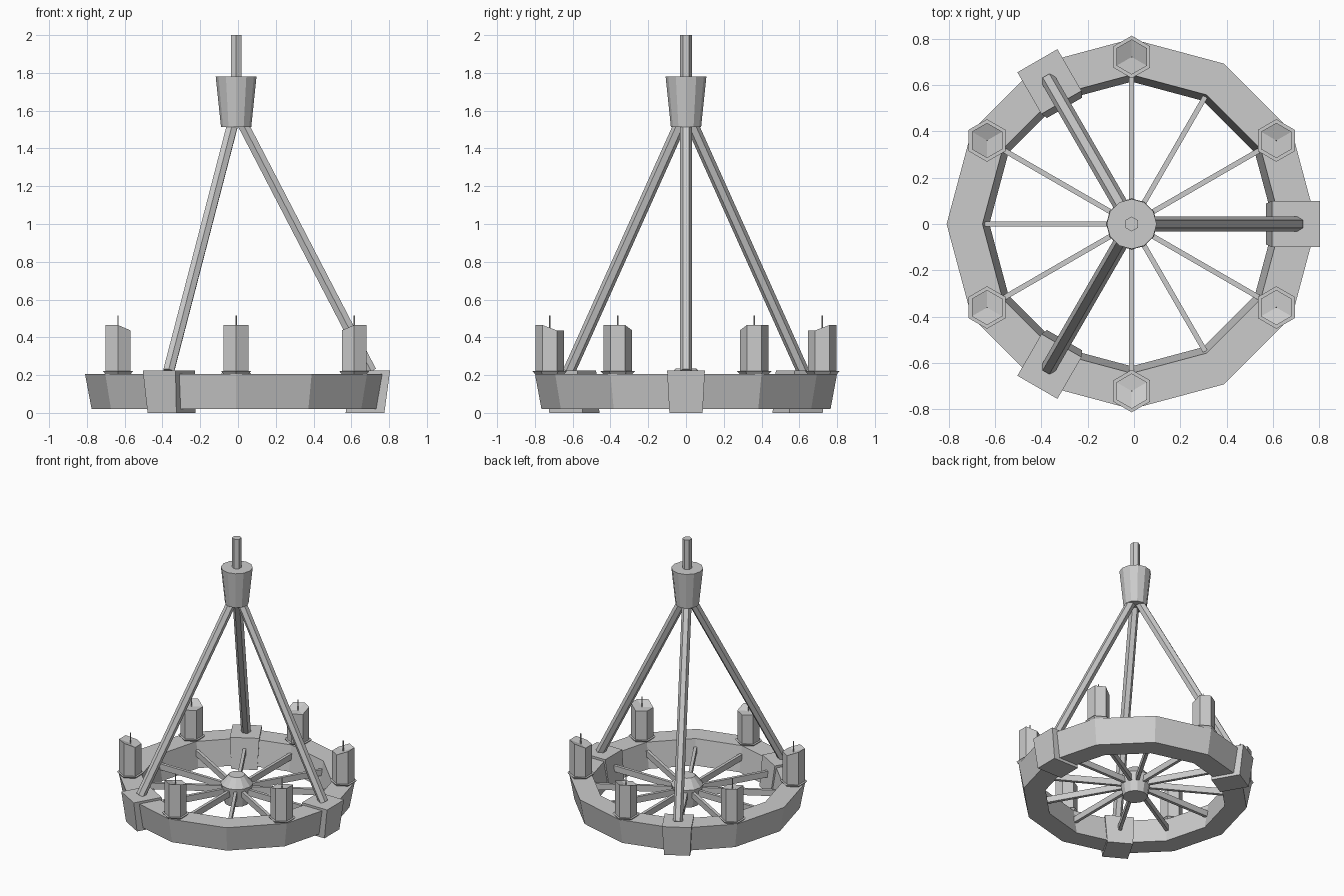
import bpy, bmesh
from math import sin, cos, pi, radians
from mathutils import Vector, Matrix

cube = bpy.data.objects.get("Cube")
if cube:
    bpy.data.objects.remove(cube)

CENTRE = Matrix.Translation((-0.01, 0, 0))

grey = bpy.data.materials.new("plain_grey")
grey.use_nodes = True
colour = (0.6, 0.6, 0.6, 1)
grey.diffuse_color = colour
grey.node_tree.nodes["Principled BSDF"].inputs["Base Color"].default_value = colour


def finish(name, bm, matrix=Matrix()):
    bmesh.ops.recalc_face_normals(bm, faces=bm.faces)
    mesh = bpy.data.meshes.new(name)
    bm.to_mesh(mesh)
    bm.free()
    mesh.materials.append(grey)
    obj = bpy.data.objects.new(name, mesh)
    obj.matrix_world = CENTRE @ matrix
    bpy.context.collection.objects.link(obj)
    return obj


def lathe(name, profile, sides, matrix=Matrix(), closed=False, turn=0.0):
    """Faceted turned part from (radius, z) points; open profiles get end caps."""
    bm = bmesh.new()
    rings = [[bm.verts.new((r * cos(turn + 2 * pi * i / sides),
                            r * sin(turn + 2 * pi * i / sides), z))
              for i in range(sides)] for r, z in profile]
    pairs = list(zip(rings, rings[1:]))
    if closed:
        pairs.append((rings[-1], rings[0]))
    else:
        bm.faces.new(rings[0])
        bm.faces.new(rings[-1])
    for a, b in pairs:
        for i in range(sides):
            j = (i + 1) % sides
            bm.faces.new((a[i], a[j], b[j], b[i]))
    return finish(name, bm, matrix)


def rod(name, start, end, radius):
    start, end = Vector(start), Vector(end)
    axis = end - start
    matrix = Matrix.Translation(start) @ axis.to_track_quat("Z", "Y").to_matrix().to_4x4()
    return lathe(name, [(radius, 0), (radius, axis.length)], 6, matrix)


def block(name, low, high, matrix):
    """Box between two rectangles, each given as x0, x1, half width, z."""
    bm = bmesh.new()
    for x0, x1, w, z in (low, high):
        for x, y in ((x0, -w), (x1, -w), (x1, w), (x0, w)):
            bm.verts.new((x, y, z))
    bmesh.ops.convex_hull(bm, input=bm.verts)
    bmesh.ops.dissolve_limit(bm, angle_limit=0.01, verts=bm.verts, edges=bm.edges)
    return finish(name, bm, matrix)


def candle(name, matrix):
    """Hexagonal candle whose top is melted down on the inward side."""
    bm = bmesh.new()
    r, foot, rim, melted = 0.076, 0.22, 0.465, 0.437
    base, top = [], []
    for i in range(6):
        x, y = r * cos(i * pi / 3), r * sin(i * pi / 3)
        base.append(bm.verts.new((x, y, foot)))
        top.append(bm.verts.new((x, y, rim if x > 0 else melted)))
    middle = bm.verts.new((0, 0, melted))
    bm.faces.new(base)
    for i in range(6):
        j = (i + 1) % 6
        bm.faces.new((base[i], base[j], top[j], top[i]))
        bm.faces.new((top[i], top[j], middle))
    return finish(name, bm, matrix)


# Wheel rim and hub
lathe("wheel_rim", [(0.765, 0.02), (0.80, 0.207), (0.645, 0.207), (0.615, 0.02)],
      12, closed=True)
lathe("wheel_hub", [(0.085, 0.03), (0.11, 0.17), (0.055, 0.235)], 12)

# Spokes
for k in range(12):
    block(f"spoke_{k + 1}", (0.07, 0.64, 0.011, 0.105), (0.07, 0.64, 0.011, 0.15),
          Matrix.Rotation(radians(30 * k), 4, "Z"))

# Brackets and the hanging rods that rise from them
for k in range(3):
    spin = Matrix.Rotation(radians(120 * k), 4, "Z")
    block(f"bracket_{k + 1}", (0.58, 0.785, 0.088, 0.0), (0.607, 0.815, 0.1, 0.224), spin)
    rod(f"hanging_rod_{k + 1}", spin @ Vector((0.715, 0, 0.22)),
        spin @ Vector((0.03, 0, 1.54)), 0.033)

# Candles with saucers and wicks
for k in range(6):
    spot = Matrix.Rotation(radians(30 + 60 * k), 4, "Z") @ Matrix.Translation((0.722, 0, 0))
    lathe(f"saucer_{k + 1}", [(0.076, 0.204), (0.092, 0.222)], 6, spot)
    candle(f"candle_{k + 1}", spot)
    lathe(f"wick_{k + 1}", [(0.004, 0.43), (0.004, 0.515)], 4, spot)

# Ceiling cup and pole
lathe("top_cup", [(0.08, 1.513), (0.108, 1.78)], 12)
lathe("top_pole", [(0.032, 1.6), (0.032, 2.0)], 6, turn=pi / 2)
